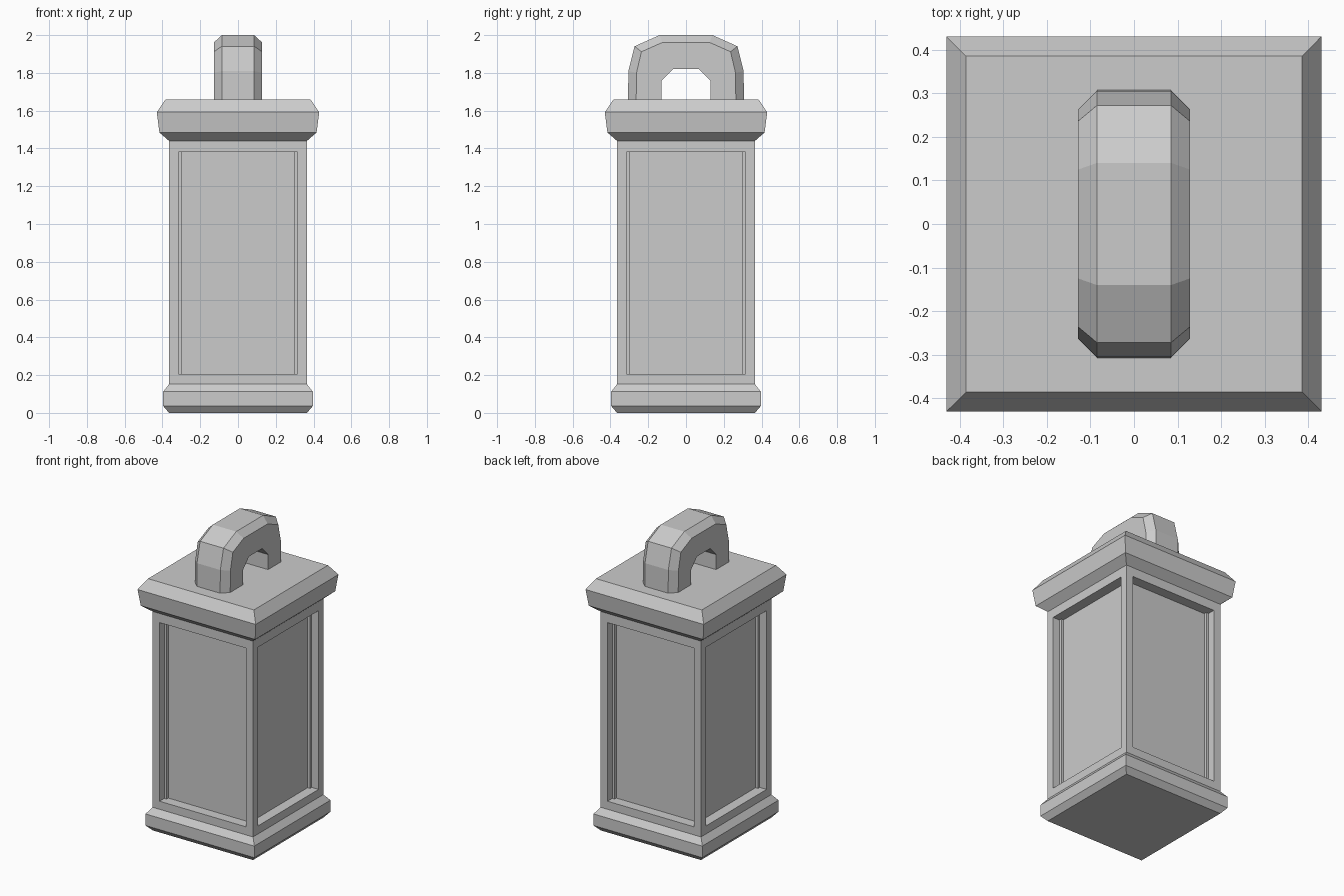
import bpy, bmesh

if "Cube" in bpy.data.objects:
    bpy.data.objects.remove(bpy.data.objects["Cube"])


def make_object(name, bm):
    bmesh.ops.recalc_face_normals(bm, faces=bm.faces[:])
    mesh = bpy.data.meshes.new(name)
    bm.to_mesh(mesh)
    bm.free()
    obj = bpy.data.objects.new(name, mesh)
    bpy.context.collection.objects.link(obj)
    return obj


def loft(bm, sections):
    """Bridge equal-length closed sections and cap both ends."""
    rings = [[bm.verts.new(p) for p in s] for s in sections]
    for a, b in zip(rings, rings[1:]):
        n = len(a)
        for i in range(n):
            j = (i + 1) % n
            bm.faces.new((a[i], a[j], b[j], b[i]))
    bm.faces.new(rings[0][::-1])
    bm.faces.new(rings[-1])


# Lantern body: square profile (half width, height) for base, shaft and cap
profile = [(0.365, 0.0), (0.396, 0.036), (0.396, 0.112), (0.365, 0.152),
           (0.365, 1.44), (0.416, 1.484), (0.43, 1.592), (0.385, 1.658)]
bm = bmesh.new()
loft(bm, [[(-r, -r, z), (r, -r, z), (r, r, z), (-r, r, z)] for r, z in profile])
bmesh.ops.recalc_face_normals(bm, faces=bm.faces[:])

# Recessed panels on the four shaft faces
panels = [f for f in bm.faces if abs(f.normal.z) < 0.01 and f.calc_area() > 0.5]
bmesh.ops.inset_individual(bm, faces=panels, thickness=0.07)
for f in panels:
    for v in f.verts:
        v.co.z = 0.205 if v.co.z < 0.8 else 1.38
for f in panels:
    push = f.normal * -0.067
    new = bmesh.ops.extrude_discrete_faces(bm, faces=[f])["faces"]
    bmesh.ops.translate(bm, verts=new[0].verts[:], vec=push)
make_object("lantern_body", bm)

# Handle: arch stations as (y, z) for inner edge, chamfer edge and outer edge
half = [((0.13, 1.64), (0.264, 1.64), (0.307, 1.64)),
        ((0.13, 1.757), (0.262, 1.80), (0.305, 1.81)),
        ((0.068, 1.82), (0.236, 1.912), (0.272, 1.941)),
        ((0.035, 1.82), (0.125, 1.961), (0.14, 2.0))]
stations = half + [tuple((-y, z) for y, z in s) for s in reversed(half)]
W, C = 0.128, 0.085
bm = bmesh.new()
loft(bm, [[(-W, *i), (-W, *m), (-C, *o), (C, *o), (W, *m), (W, *i)]
          for i, m, o in stations])
make_object("handle", bm)
